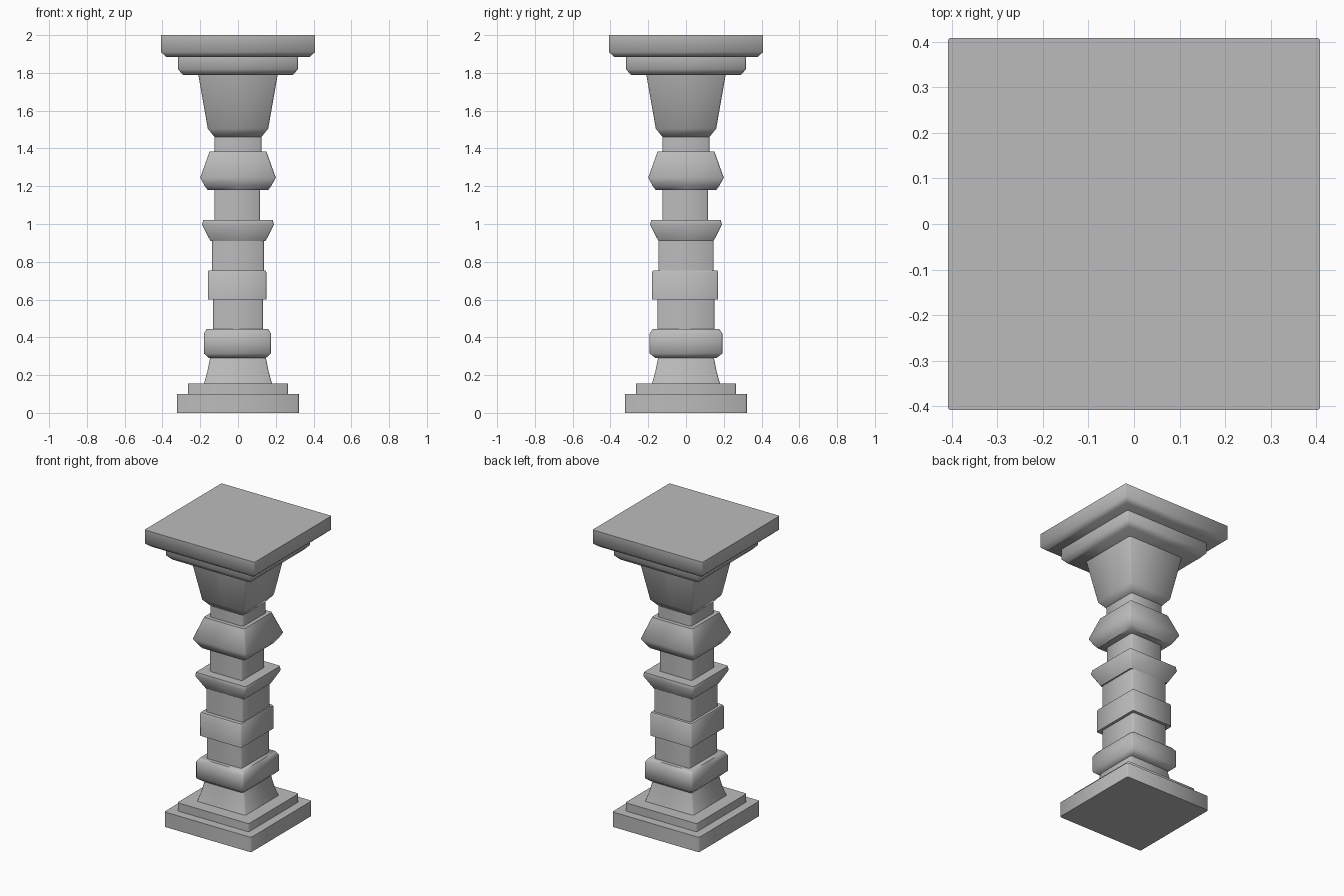
import bpy, bmesh, math

cube = bpy.data.objects.get("Cube")
if cube:
    bpy.data.objects.remove(cube, do_unlink=True)

stone = bpy.data.materials.new("grey stone")
stone.use_nodes = True
colour = (0.5, 0.5, 0.5, 1)
stone.diffuse_color = colour
stone.node_tree.nodes["Principled BSDF"].inputs["Base Color"].default_value = colour


def tier(name, profile, depth=1.0, shift=(0, 0), chamfer=0.008):
    """Stack square rings (half width, height); depth scales the y half width."""
    bm = bmesh.new()
    rings = []
    for half, z in profile:
        hx, hy, c = half, half * depth, chamfer
        quarter = [(hx, 0), (hx, hy - c), (hx - c, hy)]
        # Chamfered corner and side midpoint, repeated around the square
        points = quarter + [(0, hy), (c - hx, hy), (-hx, hy - c)]
        points += [(-x, -y) for x, y in points]
        rings.append([bm.verts.new((x + shift[0], y + shift[1], z)) for x, y in points])
    count = len(rings[0])
    for low, high in zip(rings, rings[1:]):
        for i in range(count):
            j = (i + 1) % count
            bm.faces.new((low[i], low[j], high[j], high[i]))
    bm.faces.new(rings[0][::-1])
    bm.faces.new(rings[-1])
    bmesh.ops.recalc_face_normals(bm, faces=bm.faces)
    mesh = bpy.data.meshes.new(name)
    bm.to_mesh(mesh)
    bm.free()
    mesh.materials.append(stone)
    obj = bpy.data.objects.new(name, mesh)
    bpy.context.collection.objects.link(obj)
    bpy.ops.object.select_all(action="DESELECT")
    obj.select_set(True)
    bpy.context.view_layer.objects.active = obj
    bpy.ops.object.shade_smooth_by_angle(angle=math.radians(52))
    return obj


# Foot of the pillar
tier("base_slab", [(0.322, 0), (0.322, 0.1)])
tier("base_step", [(0.265, 0.1), (0.265, 0.155)])
tier("flared_foot", [(0.18, 0.155), (0.162, 0.22), (0.148, 0.29)])

# Shaft with raised bands
tier("lower_band", [(0.15, 0.29), (0.178, 0.315), (0.178, 0.42), (0.162, 0.445)],
     depth=1.08, shift=(-0.003, 0))
tier("lower_shaft", [(0.132, 0.445), (0.132, 0.6)], depth=1.14)
tier("middle_band", [(0.155, 0.6), (0.155, 0.745), (0.15, 0.755)],
     depth=1.13, shift=(-0.005, -0.005))
tier("middle_shaft", [(0.137, 0.755), (0.137, 0.91)], depth=1.07)
tier("flared_collar", [(0.146, 0.91), (0.19, 0.995), (0.185, 1.02)])
tier("upper_shaft", [(0.121, 1.02), (0.121, 1.18)], shift=(-0.004, -0.004))
tier("bulged_collar", [(0.16, 1.18), (0.175, 1.2), (0.2, 1.245), (0.15, 1.385)])

# Capital and top
tier("neck", [(0.124, 1.385), (0.124, 1.46)])
tier("capital", [(0.124, 1.46), (0.16, 1.505), (0.21, 1.79)])
tier("top_step", [(0.292, 1.79), (0.318, 1.82), (0.318, 1.885)])
tier("top_slab", [(0.38, 1.885), (0.408, 1.91), (0.408, 2)], chamfer=0.003)
